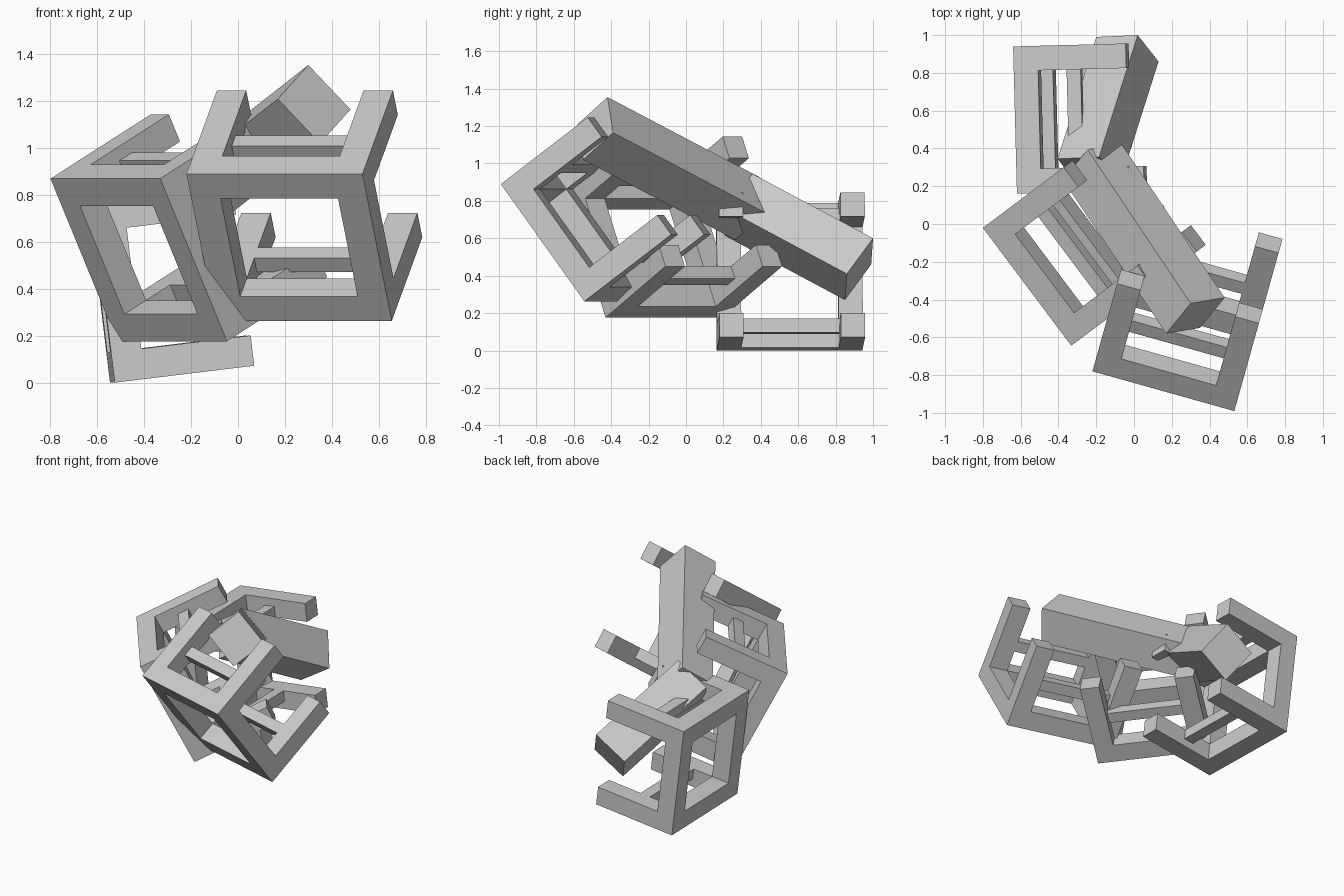
import bpy
import bmesh
from mathutils import Vector

if "Cube" in bpy.data.objects:
    bpy.data.objects.remove(bpy.data.objects["Cube"], do_unlink=True)

grey = bpy.data.materials.new("plain grey")
grey.use_nodes = True
colour = (0.6, 0.6, 0.6, 1)
grey.diffuse_color = colour
grey.node_tree.nodes["Principled BSDF"].inputs["Base Color"].default_value = colour

SIDE, BAR, REACH = 0.78, 0.13, 0.60


def add_box(bm, origin, a, b, c):
    """Box spanned from a corner by three edge vectors."""
    verts = [bm.verts.new(origin + a * i + b * j + c * k)
             for i in (0, 1) for j in (0, 1) for k in (0, 1)]
    faces = [(0, 1, 3, 2), (4, 6, 7, 5), (0, 4, 5, 1),
             (2, 3, 7, 6), (0, 2, 6, 4), (1, 5, 7, 3)]
    for f in faces:
        bm.faces.new([verts[i] for i in f])


def finish(name, bm):
    bmesh.ops.recalc_face_normals(bm, faces=bm.faces)
    mesh = bpy.data.meshes.new(name)
    bm.to_mesh(mesh)
    bm.free()
    mesh.materials.append(grey)
    bpy.context.collection.objects.link(bpy.data.objects.new(name, mesh))


def cage(name, corner, across, down):
    """Square frame with four prongs and two thin tie bars."""
    corner = Vector(corner)
    u = Vector(across).normalized()
    v = Vector(down)
    v = (v - u * v.dot(u)).normalized()
    w = u.cross(v)
    far = SIDE - BAR

    # square frame: two rails and two posts
    bm = bmesh.new()
    for s in (0, far):
        add_box(bm, corner + v * s, u * SIDE, v * BAR, w * BAR)
        add_box(bm, corner + u * s + v * BAR, u * BAR, v * (far - BAR), w * BAR)
    finish(name + "_frame", bm)

    # prongs from the corners
    bm = bmesh.new()
    for s in (0, far):
        for t in (0, far):
            add_box(bm, corner + u * s + v * t + w * BAR,
                    u * BAR, v * BAR, w * (REACH - BAR))
    finish(name + "_prongs", bm)

    # thin ties between the prongs
    bm = bmesh.new()
    tie = 0.075
    for t in (0.055, SIDE - 0.055 - tie):
        add_box(bm, corner + u * 0.1 + v * t + w * 0.275,
                u * (SIDE - 0.2), v * tie, w * tie)
    finish(name + "_ties", bm)


def beam(name, corner, along, edge_a, edge_b, length):
    bm = bmesh.new()
    add_box(bm, Vector(corner), Vector(along).normalized() * length,
            Vector(edge_a), Vector(edge_b))
    finish(name, bm)


# three open cages
cage("front_cage", (-0.22, -0.78, 0.89), (0.75, -0.21, 0), (0.13, 0.44, -0.62))
cage("side_cage", (-0.80, -0.02, 0.87), (0.465, -0.62, 0), (0.285, 0.21, -0.69))
cage("back_cage", (-0.64, 0.94, 0.774), (0.026, -1, 0), (0.12, 0.003, -0.99))

# two heavy square beams meeting in the middle
beam("upper_beam", (0.30, -0.42, 1.355), (-0.51, 0.76, -0.40),
     (0.18, 0.03, -0.19), (-0.13, -0.16, -0.145), 1.07)
beam("lower_beam", (0.02, 1.0, 0.60), (-0.27, -0.85, 0.455),
     (0.11, -0.14, -0.19), (-0.22, -0.01, -0.14), 0.76)
